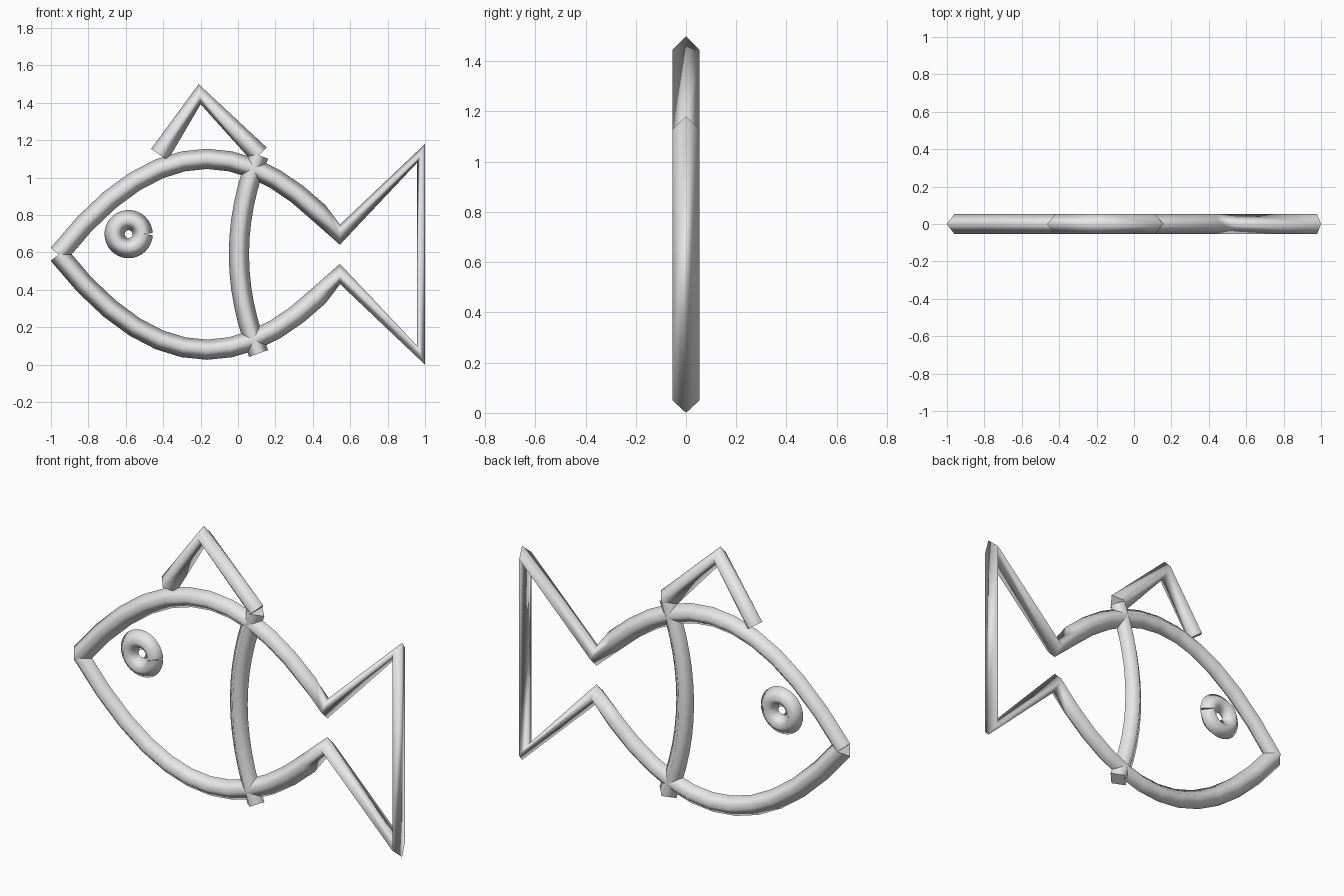
import bpy, bmesh, math
from mathutils import Vector

if "Cube" in bpy.data.objects:
    bpy.data.objects.remove(bpy.data.objects["Cube"])

R = 0.054      # half width of the diamond-section rod
MID = 0.59     # height of the fish's long axis

grey = bpy.data.materials.new("plain grey")
grey.diffuse_color = (0.8, 0.8, 0.8, 1)
grey.use_nodes = True
grey.node_tree.nodes["Principled BSDF"].inputs["Base Color"].default_value = grey.diffuse_color


def bezier(p0, p1, p2, p3, n=12):
    p0, p1, p2, p3 = map(Vector, (p0, p1, p2, p3))
    out = []
    for i in range(n + 1):
        t = i / n
        s = 1 - t
        out.append(p0 * s**3 + p1 * 3*s*s*t + p2 * 3*s*t*t + p3 * t**3)
    return out


def rod(name, path):
    """Sweep a four-sided diamond along an open path of (x, z) points."""
    path = [Vector(p) for p in path]
    steps = [(b - a).normalized() for a, b in zip(path, path[1:])]
    bm = bmesh.new()
    rings = []
    for i, p in enumerate(path):
        t = (steps[max(i - 1, 0)] + steps[min(i, len(steps) - 1)]).normalized()
        nx, nz = -t.y * R, t.x * R
        rings.append([bm.verts.new(c) for c in (
            (p.x + nx, 0, p.y + nz), (p.x, -R, p.y),
            (p.x - nx, 0, p.y - nz), (p.x, R, p.y))])
    for a, b in zip(rings, rings[1:]):
        for k in range(4):
            j = (k + 1) % 4
            bm.faces.new((a[k], a[j], b[j], b[k])).smooth = True
    # flat end caps with sharp rims
    for ring in (rings[0], rings[-1]):
        cap = bm.faces.new(ring)
        for e in cap.edges:
            e.smooth = False
    bmesh.ops.recalc_face_normals(bm, faces=bm.faces[:])
    me = bpy.data.meshes.new(name)
    bm.to_mesh(me)
    bm.free()
    me.materials.append(grey)
    ob = bpy.data.objects.new(name, me)
    bpy.context.collection.objects.link(ob)
    return ob


# body and tail outline: upper half from mouth to tail tip, then mirrored back
upper = bezier((-0.96, 0), (-0.40, 0.715), (0.095, 0.61), (0.545, 0.105))
upper.append(Vector((0.979, 0.54)))
lower = [Vector((p.x, -p.y)) for p in reversed(upper)]
rod("body_and_tail", [(p.x, p.y + MID) for p in upper + lower])

# back fin
rod("back_fin", [(-0.42, 1.123), (-0.205, 1.446), (0.115, 1.123)])

# curved gill bar
rod("gill_bar", bezier((0.11, 1.12), (-0.03, 0.767), (-0.03, 0.413), (0.11, 0.06)))

# ring eye, open at a thin slit on its right
N = 32
rod("eye_ring", [(-0.585 + 0.075 * math.cos(2 * math.pi * i / N),
                  0.698 + 0.075 * math.sin(2 * math.pi * i / N)) for i in range(N + 1)])
